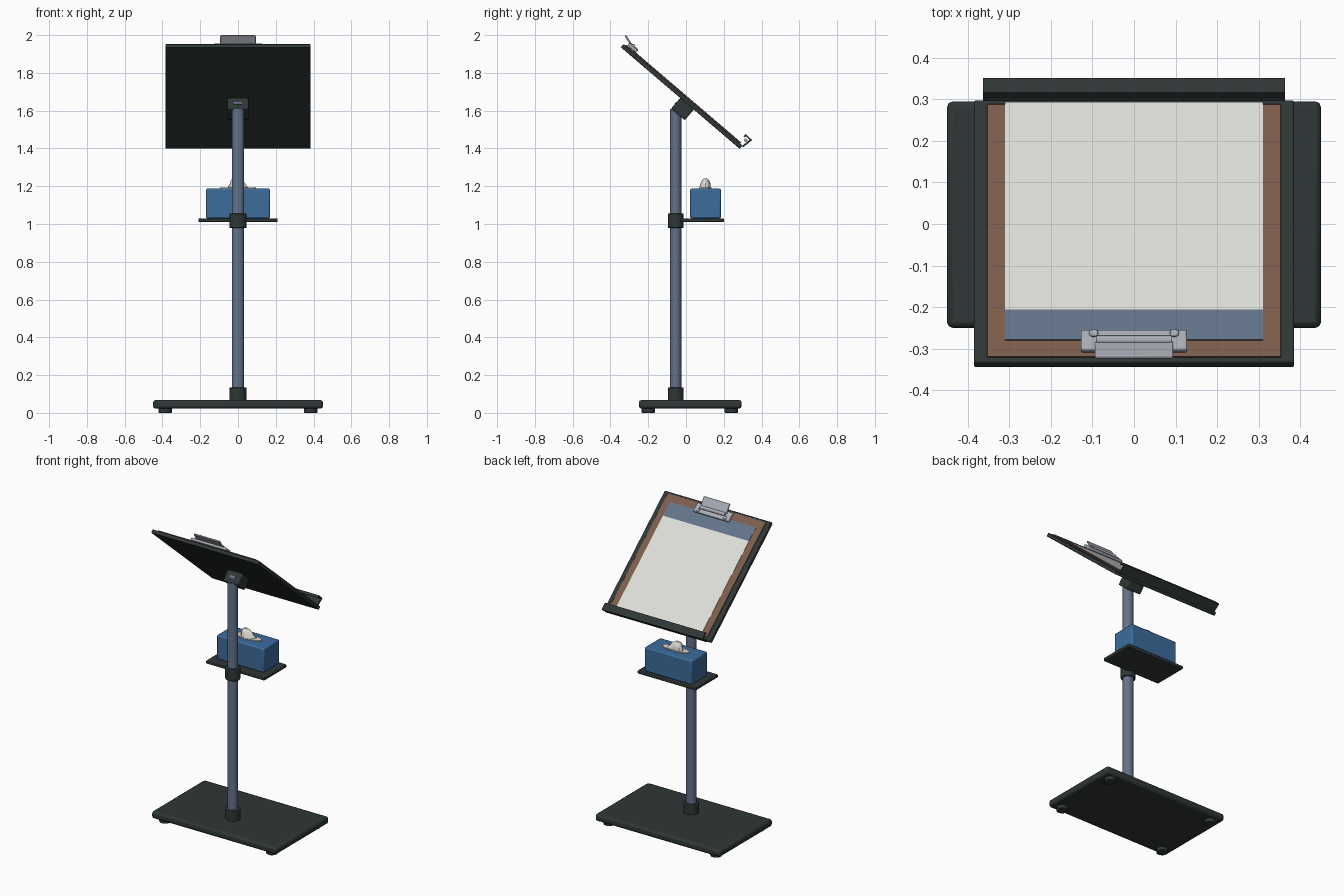
import bpy, bmesh, math
from mathutils import Matrix, Vector

if "Cube" in bpy.data.objects:
    bpy.data.objects.remove(bpy.data.objects["Cube"])


def material(name, rgb):
    m = bpy.data.materials.new(name)
    m.use_nodes = True
    m.diffuse_color = (*rgb, 1)
    bsdf = m.node_tree.nodes["Principled BSDF"]
    bsdf.inputs["Base Color"].default_value = (*rgb, 1)
    bsdf.inputs["Roughness"].default_value = 0.6
    return m


DARK = material("charcoal", (0.028, 0.038, 0.037))
STEEL = material("blue grey", (0.125, 0.17, 0.255))
BROWN = material("brown", (0.2, 0.107, 0.072))
PAPER = material("paper white", (0.72, 0.72, 0.69))
BLUE = material("blue", (0.045, 0.15, 0.33))
SILVER = material("silver", (0.4, 0.42, 0.47))
TISSUE = material("warm white", (0.74, 0.71, 0.67))


def finish(name, bm, mat, matrix=Matrix(), bevel=0):
    bmesh.ops.recalc_face_normals(bm, faces=bm.faces)
    mesh = bpy.data.meshes.new(name)
    bm.to_mesh(mesh)
    bm.free()
    ob = bpy.data.objects.new(name, mesh)
    bpy.context.collection.objects.link(ob)
    mesh.materials.append(mat)
    ob.matrix_world = matrix
    if bevel:
        mod = ob.modifiers.new("bevel", "BEVEL")
        mod.width, mod.segments = bevel, 2
    bpy.ops.object.select_all(action="DESELECT")
    bpy.context.view_layer.objects.active = ob
    ob.select_set(True)
    bpy.ops.object.shade_smooth_by_angle(angle=math.radians(35))
    return ob


def box(name, lo, hi, mat, frame=Matrix(), bevel=0):
    lo, hi = Vector(lo), Vector(hi)
    bm = bmesh.new()
    bmesh.ops.create_cube(bm, size=1)
    bmesh.ops.scale(bm, vec=hi - lo, verts=bm.verts)
    return finish(name, bm, mat, frame @ Matrix.Translation((lo + hi) / 2), bevel)


def rod(name, centre, radii, height, mat, frame=Matrix(), turn=Matrix(), bevel=0):
    bm = bmesh.new()
    bmesh.ops.create_cone(bm, cap_ends=True, segments=32, radius1=1, radius2=1, depth=height)
    bmesh.ops.scale(bm, vec=(radii[0], radii[1], 1), verts=bm.verts)
    return finish(name, bm, mat, frame @ Matrix.Translation(centre) @ turn, bevel)


# Base with four feet
box("base", (-0.45, -0.25, 0.022), (0.45, 0.295, 0.068), DARK, bevel=0.014)
for x, side in ((-0.385, "right"), (0.385, "left")):
    for y, end in ((-0.2, "front"), (0.24, "back")):
        rod(f"foot_{end}_{side}", (x, y, 0.014), (0.035, 0.035), 0.028, DARK, bevel=0.004)

# Pole and its collars
POLE_Y = -0.054
rod("pole", (0, POLE_Y, 0.835), (0.033, 0.03), 1.55, STEEL)
rod("pole_socket", (0, POLE_Y, 0.1), (0.046, 0.042), 0.07, DARK, bevel=0.004)
rod("shelf_collar", (0, POLE_Y, 1.017), (0.046, 0.042), 0.078, DARK, bevel=0.004)

# Shelf and tissue box
box("shelf", (-0.21, -0.03, 1.01), (0.21, 0.2, 1.03), DARK, bevel=0.004)
box("tissue_box", (-0.17, 0.022, 1.03), (0.17, 0.185, 1.187), BLUE, bevel=0.008)
rod("box_opening", (0, 0.1035, 1.189), (0.095, 0.032), 0.008, TISSUE)

# Crumpled tissue: wavy rings that narrow to an off-centre ridge
bm = bmesh.new()
rings = []
N = 16
for k, (rx, ry, z) in enumerate(((0.055, 0.03, 1.19), (0.042, 0.027, 1.21),
                                 (0.03, 0.02, 1.23), (0.016, 0.008, 1.242))):
    ring = []
    for i in range(N):
        a = math.tau * i / N
        wave = 1 + 0.12 * math.sin(3 * a + k)
        ring.append(bm.verts.new((rx * wave * math.cos(a) - 0.005 * k,
                                  0.1035 + ry * wave * math.sin(a), z)))
    rings.append(ring)
for low, high in zip(rings, rings[1:]):
    for i in range(N):
        j = (i + 1) % N
        bm.faces.new((low[i], low[j], high[j], high[i]))
bm.faces.new(rings[0])
bm.faces.new(rings[-1])
finish("tissue", bm, TISSUE)

# Tilted desk: local y runs down the slope, local z points out of the page
TILT = Matrix.Translation((0, -0.0225, 1.677)) @ Matrix.Rotation(math.radians(-40.5), 4, "X")
box("desk_panel", (-0.385, -0.414, -0.013), (0.385, 0.414, 0.010), DARK, TILT, 0.004)
box("clipboard", (-0.354, -0.402, 0.008), (0.354, 0.396, 0.016), BROWN, TILT, 0.002)
box("sheet", (-0.31, -0.256, 0.015), (0.31, 0.4, 0.018), PAPER, TILT)
box("sheet_header", (-0.31, -0.352, 0.015), (0.31, -0.256, 0.018), STEEL, TILT)
box("tilt_head", (-0.055, 0, -0.087), (0.055, 0.095, -0.01), DARK, TILT, 0.006)
box("tilt_bolt", (-0.02, -0.003, -0.058), (0.02, 0.004, -0.042), STEEL, TILT)

# Spring clip
box("clip_plate", (-0.128, -0.394, 0.017), (0.128, -0.332, 0.034), SILVER, TILT, 0.005)
rod("clip_hinge", (0, -0.368, 0.035), (0.011, 0.011), 0.18, SILVER, TILT,
    Matrix.Rotation(math.pi / 2, 4, "Y"))
for x, side in ((-0.097, "right"), (0.097, "left")):
    rod(f"clip_rivet_{side}", (x, -0.346, 0.035), (0.011, 0.011), 0.008, SILVER, TILT, bevel=0.002)
LEVER = Matrix.Translation((0, -0.303, 1.97)) @ Matrix.Rotation(math.radians(-57.5), 4, "X")
box("clip_lever", (-0.094, -0.033, -0.005), (0.094, 0.033, 0.005), SILVER, LEVER, 0.003)

# Page ledge: hooked strip along the lower edge
outer = [(0.302, 1.406), (0.351, 1.444), (0.316, 1.476), (0.304, 1.464)]
inner = [(0.311, 1.459), (0.317, 1.465), (0.336, 1.445), (0.297, 1.414)]
bm = bmesh.new()
face = bm.faces.new([bm.verts.new((-0.363, y, z)) for y, z in outer + inner])
moved = bmesh.ops.extrude_face_region(bm, geom=[face])["geom"]
bmesh.ops.translate(bm, vec=(0.726, 0, 0),
                    verts=[v for v in moved if isinstance(v, bmesh.types.BMVert)])
finish("page_ledge", bm, DARK)

# Pen ends tucked in the ledge
ALONG = Matrix.Rotation(math.pi / 2, 4, "Y")
rod("blue_pen", (-0.043, 0.316, 1.443), (0.009, 0.009), 0.065, BLUE, turn=ALONG)
rod("silver_pen", (0.25, 0.316, 1.443), (0.009, 0.009), 0.03, SILVER, turn=ALONG)
